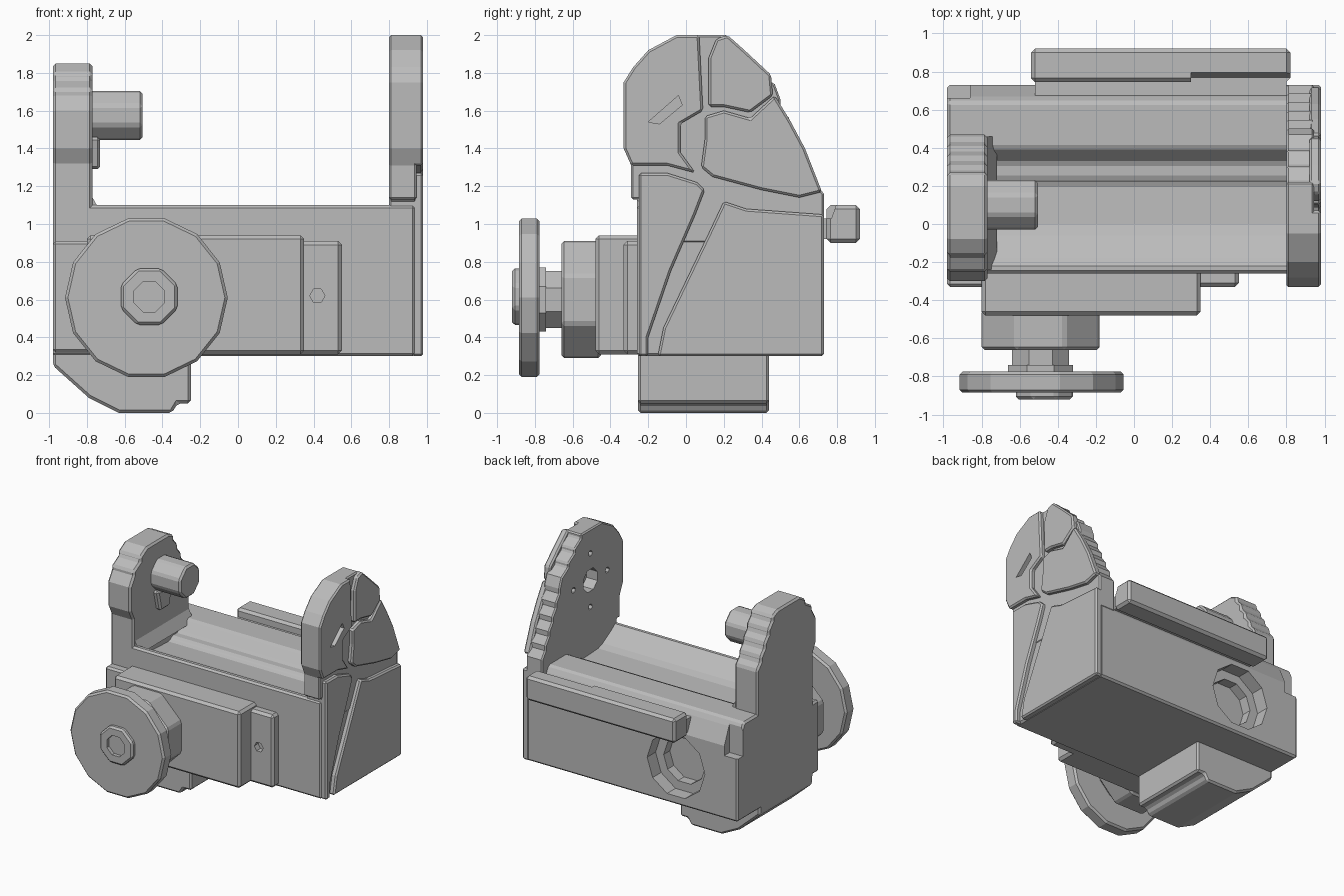
import bpy, bmesh, math
from mathutils import Vector

if "Cube" in bpy.data.objects:
    bpy.data.objects.remove(bpy.data.objects["Cube"])

grey = bpy.data.materials.new("neutral grey")
grey.use_nodes = True
GREY = (0.5, 0.5, 0.5, 1)
grey.diffuse_color = GREY
grey.node_tree.nodes["Principled BSDF"].inputs["Base Color"].default_value = GREY


def prism(name, axis, pts, a, b, bevel=0.015):
    """Extrude a 2D outline along x (pts = y,z) or y (pts = x,z)."""
    place = (lambda p, t: (t, *p)) if axis == "x" else (lambda p, t: (p[0], t, p[1]))
    bm = bmesh.new()
    face = bm.faces.new([bm.verts.new(place(p, a)) for p in pts])
    ext = bmesh.ops.extrude_face_region(bm, geom=[face])
    verts = [v for v in ext["geom"] if isinstance(v, bmesh.types.BMVert)]
    bmesh.ops.translate(bm, verts=verts, vec=Vector(place((0, 0), b - a)))
    bmesh.ops.recalc_face_normals(bm, faces=bm.faces)
    if bevel:
        sharp = [e for e in bm.edges if e.calc_face_angle(0) > math.radians(40)]
        bmesh.ops.bevel(bm, geom=sharp, offset=bevel, segments=1, affect="EDGES", clamp_overlap=True)
    mesh = bpy.data.meshes.new(name)
    bm.to_mesh(mesh)
    bm.free()
    mesh.materials.append(grey)
    ob = bpy.data.objects.new(name, mesh)
    bpy.context.collection.objects.link(ob)
    return ob


def box(name, x, y, z, bevel=0.015):
    return prism(name, "y", [(x[0], z[0]), (x[1], z[0]), (x[1], z[1]), (x[0], z[1])], *y, bevel)


def ring(c, r, n):
    """Regular outline with a flat side at the bottom; r reaches the flats."""
    r /= math.cos(math.pi / n)
    angles = [2 * math.pi * (i + 0.5) / n - math.pi / 2 for i in range(n)]
    return [(c[0] + r * math.cos(t), c[1] + r * math.sin(t)) for t in angles]


def cut(target, *cutters):
    """Subtract the cutters from the target, then drop them."""
    bpy.context.view_layer.objects.active = target
    for c in cutters:
        c.hide_render = True
        mod = target.modifiers.new("cut", "BOOLEAN")
        mod.operation, mod.object, mod.solver = "DIFFERENCE", c, "EXACT"
        bpy.ops.object.modifier_apply(modifier=mod.name)
        bpy.data.objects.remove(c)


def steps(p, q, n):
    """Jagged run from p to q, alternating slope and short vertical."""
    out = []
    for i in range(n):
        y0, y1 = (p[0] + (q[0] - p[0]) * k / n for k in (i, i + 1))
        z0, z1 = (p[1] + (q[1] - p[1]) * k / n for k in (i, i + 1))
        out += [(y0, z0), (y0, z0 + (z1 - z0) * 0.4)]
    return out + [q]


# Main body with a troughed top and a round recess in the back
body = prism("main_body", "x", [
    (-0.26, 0.3), (0.73, 0.3), (0.73, 0.9), (0.67, 1.04), (0.64, 1.09), (0.4, 1.09), (0.32, 1.0),
    (0.24, 1.0), (0.21, 0.97), (0, 0.98), (-0.06, 1.0), (-0.18, 1.07), (-0.22, 1.1), (-0.26, 1.1)],
    -0.98, 0.94)
recess_c = (-0.42, 0.62)
cut(body, prism("recess", "y", ring(recess_c, 0.25, 10), 0.62, 0.9, 0),
    prism("recess_core", "y", ring(recess_c, 0.18, 10), 0.54, 0.9, 0),
    box("corner_notch", (-1.1, -0.86), (0.66, 0.9), (0.82, 1.2), 0))

# Tall right end plate
crown = [(-0.29, 1.31), (-0.33, 1.4), (-0.33, 1.75), (-0.28, 1.83), (-0.2, 1.92), (-0.05, 2.0)]
back_edge = steps((0.22, 2.0), (0.47, 1.74), 3) + steps((0.5, 1.66), (0.73, 1.16), 5)
right_plate = prism("right_plate", "x",
                    [(-0.25, 0.9), (-0.25, 1.13), (-0.29, 1.13)] + crown + back_edge + [(0.73, 0.9)],
                    0.8, 0.945, 0.01)
pivot = (0.1, 1.58)
holes = [prism("pivot_hole", "x", ring(pivot, 0.09, 8), 0.7, 0.9, 0)]
for k in range(4):
    t = k * math.pi / 2
    c = (pivot[0] + 0.22 * math.cos(t), pivot[1] + 0.22 * math.sin(t))
    holes.append(prism("screw_hole", "x", ring(c, 0.022, 6), 0.7, 0.86, 0))
cut(right_plate, *holes)

# Raised panels on the outside, parted by grooves
panels = {
    "upper_front_panel": crown + [(0.07, 2.0), (0.09, 1.6), (-0.03, 1.53), (-0.03, 1.38),
                                  (0.05, 1.27), (-0.1, 1.31)],
    "upper_rear_panel": [(0.12, 1.88), (0.16, 1.98), (0.22, 2.0), (0.31, 1.92), (0.45, 1.79),
                         (0.46, 1.68), (0.34, 1.59), (0.2, 1.62), (0.12, 1.62)],
    "centre_panel": [(0.1, 1.57), (0.2, 1.6), (0.34, 1.56), (0.47, 1.68), (0.55, 1.55), (0.63, 1.4),
                     (0.72, 1.17), (0.6, 1.14), (0.4, 1.18), (0.14, 1.25), (0.08, 1.3), (0.1, 1.45)],
    "lower_front_panel": [(-0.25, 0.3), (-0.25, 1.27), (-0.1, 1.27), (0.06, 1.22), (0.1, 1.18),
                          (0.05, 1.05), (-0.08, 0.75), (-0.2, 0.4), (-0.2, 0.3)],
    "lower_rear_panel": [(-0.15, 0.3), (-0.12, 0.45), (0.0, 0.7), (0.12, 0.95), (0.2, 1.12),
                         (0.32, 1.08), (0.73, 1.05), (0.73, 0.3)],
}
for name, pts in panels.items():
    panel = prism(name, "x", pts, 0.92, 0.98, 0.012)
    if name == "upper_front_panel":
        slot = [(-0.2, 1.54), (-0.04, 1.68), (-0.02, 1.63), (-0.14, 1.53)]
        cut(panel, prism("slot", "x", slot, 0.94, 1.1, 0))

# Shorter left end plate with its pivot pin
prism("left_plate", "x",
      [(-0.26, 0.9), (-0.26, 1.32), (-0.3, 1.4), (-0.3, 1.6)] + steps((-0.25, 1.68), (-0.08, 1.85), 2)
      + [(0.2, 1.85)] + steps((0.27, 1.82), (0.47, 1.45), 4) + [(0.47, 0.9)], -0.98, -0.77)
prism("pivot_pin", "x", ring((0.1, 1.575), 0.13, 8), -0.8, -0.505)
prism("pin_support", "x", [(0.04, 1.29), (0.16, 1.29), (0.2, 1.46), (0, 1.46)], -0.8, -0.73)
prism("left_fillet", "y", [(-0.8, 1.05), (-0.72, 1.05), (-0.77, 1.14), (-0.8, 1.14)], -0.24, 0.46, 0)

# Front mounting pieces
box("left_flange", (-0.98, -0.75), (-0.33, -0.2), (0.32, 0.91))
box("front_block", (-0.8, 0.35), (-0.48, -0.2), (0.31, 0.94), 0.02)
lug = box("front_lug", (0.3, 0.55), (-0.33, -0.2), (0.31, 0.91), 0.02)
cut(lug, prism("lug_hole", "y", ring((0.42, 0.62), 0.035, 6), -0.4, -0.28, 0))

# Handwheel assembly
axle = (-0.49, 0.6)
prism("wheel_bearing", "y", ring(axle, 0.31, 8), -0.66, -0.45)
prism("wheel_shaft", "y", ring(axle, 0.15, 8), -0.8, -0.64, 0)
prism("wheel_collar", "y", ring(axle, 0.17, 8), -0.79, -0.74, 0)
wheel = prism("handwheel", "y", ring((-0.485, 0.61), 0.42, 14), -0.885, -0.775, 0)
mod = wheel.modifiers.new("rim chamfer", "BEVEL")
mod.width, mod.segments = 0.015, 1
hub = prism("wheel_hub", "y", ring((-0.47, 0.615), 0.15, 8), -0.92, -0.87, 0.015)
cut(hub, prism("hub_socket", "y", ring((-0.47, 0.615), 0.08, 8), -1.0, -0.89, 0))

# Rounded foot below the body
prism("foot", "y", [(-0.98, 0.36), (-0.98, 0.25), (-0.79, 0.08), (-0.63, 0.0), (-0.35, 0.0),
                    (-0.32, 0.05), (-0.25, 0.05), (-0.25, 0.36)], -0.255, 0.44)

# Rail along the back, stepped down towards the right
rail = box("back_rail", (-0.54, 0.82), (0.745, 0.92), (0.9, 1.1), 0.02)
cut(rail, prism("rail_step", "x", [(0.7, 1.03), (0.77, 1.03), (0.83, 1.2), (0.7, 1.2)], 0.3, 1.0, 0))
box("rail_web", (-0.52, 0.8), (0.6, 0.78), (0.92, 1.03), 0)
